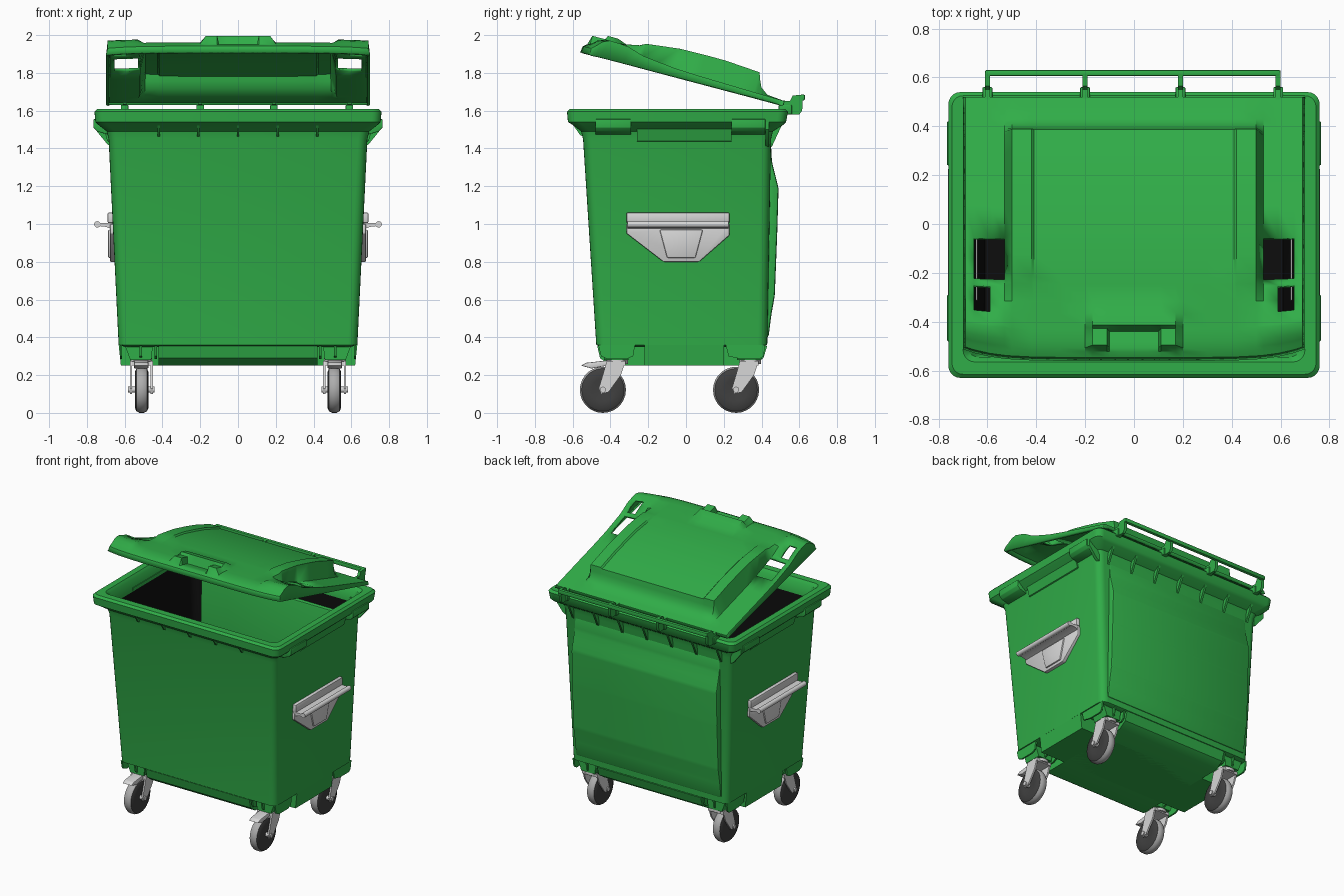
import bpy, bmesh, math
from mathutils import Vector

if "Cube" in bpy.data.objects:
    bpy.data.objects.remove(bpy.data.objects["Cube"])


def material(name, rgb):
    m = bpy.data.materials.new(name)
    m.diffuse_color = (*rgb, 1)
    m.use_nodes = True
    m.node_tree.nodes["Principled BSDF"].inputs["Base Color"].default_value = m.diffuse_color
    return m


GREEN = material("bin green", (0.03, 0.42, 0.065))
BLACK = material("inside black", (0.004, 0.004, 0.004))
METAL = material("light grey metal", (0.68, 0.68, 0.68))
RUBBER = material("dark rubber", (0.05, 0.05, 0.05))
TREAD = material("grey tread", (0.42, 0.42, 0.42))


def finish(name, bm, mats, recalc=True, angle=35):
    if recalc:
        bmesh.ops.recalc_face_normals(bm, faces=bm.faces)
    me = bpy.data.meshes.new(name)
    bm.to_mesh(me)
    bm.free()
    for m in mats:
        me.materials.append(m)
    ob = bpy.data.objects.new(name, me)
    bpy.context.collection.objects.link(ob)
    bpy.ops.object.select_all(action='DESELECT')
    ob.select_set(True)
    bpy.context.view_layer.objects.active = ob
    bpy.ops.object.shade_smooth_by_angle(angle=math.radians(angle))
    return ob


def prism(name, pts, axis, a, b, mat=GREEN, bevel=0):
    """Extrude a 2D outline along an axis from a to b."""
    place = {'x': lambda p, t: (t, p[0], p[1]),
             'y': lambda p, t: (p[0], t, p[1]),
             'z': lambda p, t: (p[0], p[1], t)}[axis]
    bm = bmesh.new()
    lo = [bm.verts.new(place(p, a)) for p in pts]
    hi = [bm.verts.new(place(p, b)) for p in pts]
    bm.faces.new(lo)
    bm.faces.new(hi)
    for i in range(len(pts)):
        j = (i + 1) % len(pts)
        bm.faces.new((lo[i], lo[j], hi[j], hi[i]))
    bmesh.ops.recalc_face_normals(bm, faces=bm.faces)
    if bevel:
        bmesh.ops.bevel(bm, geom=bm.edges[:], offset=bevel, segments=2,
                        profile=0.5, affect='EDGES', clamp_overlap=True)
    return finish(name, bm, [mat])


def box(name, x0, x1, y0, y1, z0, z1, mat=GREEN, bevel=0):
    return prism(name, [(x0, y0), (x1, y0), (x1, y1), (x0, y1)], 'z', z0, z1, mat, bevel)


def loft(name, rings, mats, black_from=99):
    """Skin rounded rectangles given as (z, half width, front y, back y, radius)."""
    bm = bmesh.new()
    loops = []
    for z, hx, yf, yb, r in rings:
        ring = []
        for k, (cx, cy) in enumerate([(hx - r, yb - r), (r - hx, yb - r),
                                      (r - hx, yf + r), (hx - r, yf + r)]):
            for s in range(6):
                t = math.pi / 2 * (k + s / 5)
                ring.append(bm.verts.new((cx + r * math.cos(t), cy + r * math.sin(t), z)))
        loops.append(ring)
    bm.faces.new(loops[0])
    for q in range(len(loops) - 1):
        A, B = loops[q], loops[q + 1]
        for i in range(len(A)):
            j = (i + 1) % len(A)
            bm.faces.new((A[i], A[j], B[j], B[i])).material_index = int(q >= black_from)
    bm.faces.new(loops[-1]).material_index = int(black_from < 99)
    return finish(name, bm, mats)


def cylinder(name, c, r, depth, mat, axis='x', seg=24):
    bm = bmesh.new()
    bmesh.ops.create_cone(bm, cap_ends=True, segments=seg, radius1=r, radius2=r, depth=depth)
    d = {'x': (1, 0, 0), 'y': (0, 1, 0), 'z': (0, 0, 1)}[axis]
    bm.transform(Vector((0, 0, 1)).rotation_difference(Vector(d)).to_matrix().to_4x4())
    bmesh.ops.translate(bm, verts=bm.verts, vec=c)
    return finish(name, bm, [mat])


# Container: outer walls, rolled rim and dark inner walls
loft("body", [(0.35, 0.60, -0.455, 0.41, 0.05), (0.36, 0.632, -0.475, 0.43, 0.05),
              (1.45, 0.685, -0.545, 0.45, 0.05), (1.49, 0.695, -0.555, 0.46, 0.05),
              (1.525, 0.74, -0.60, 0.515, 0.05), (1.54, 0.755, -0.625, 0.53, 0.05),
              (1.595, 0.76, -0.63, 0.54, 0.05), (1.61, 0.745, -0.615, 0.525, 0.045),
              (1.61, 0.70, -0.565, 0.475, 0.05), (1.59, 0.685, -0.545, 0.455, 0.05),
              (1.51, 0.67, -0.53, 0.44, 0.05), (0.40, 0.61, -0.45, 0.41, 0.05)],
     [GREEN, BLACK], black_from=10)

# Bulged back panel
prism("back_panel", [(0.40, 0.40), (0.437, 0.40), (0.452, 0.52), (0.47, 0.62), (0.483, 0.95),
                     (0.49, 1.19), (0.475, 1.25), (0.455, 1.33), (0.45, 1.42), (0.41, 1.42)],
      'x', -0.59, 0.59, bevel=0.012)

# Cross-shaped base with tapered sides
prism("base_long", [(-0.47, 0.355), (-0.455, 0.29), (-0.40, 0.25), (0.35, 0.25),
                    (0.41, 0.29), (0.43, 0.355)], 'x', -0.42, 0.42)
prism("base_wide", [(-0.632, 0.362), (-0.62, 0.25), (0.62, 0.25), (0.632, 0.362)],
      'y', -0.22, 0.20)

# Stiffening ribs under the rim
for x in (-0.42, -0.21, 0, 0.21, 0.42):
    prism("front_rib", [(-0.54, 1.46), (-0.56, 1.47), (-0.605, 1.535), (-0.54, 1.535)],
          'x', x - 0.006, x + 0.006)
for x in (-0.6, -0.4, -0.2, 0, 0.2, 0.4, 0.6):
    prism("back_rib", [(0.44, 1.40), (0.455, 1.41), (0.515, 1.54), (0.44, 1.54)],
          'x', x - 0.008, x + 0.008)

for s in (-1, 1):
    # Pockets and flare on the side rim
    for y0, y1 in ((-0.48, -0.29), (0.24, 0.42)):
        prism("rim_pocket", [(s * 0.68, 1.47), (s * 0.745, 1.49), (s * 0.765, 1.51),
                             (s * 0.765, 1.555), (s * 0.68, 1.555)], 'y', y0, y1, bevel=0.004)
    prism("rim_flare", [(s * 0.67, 1.43), (s * 0.692, 1.44), (s * 0.72, 1.535),
                        (s * 0.67, 1.535)], 'y', -0.26, 0.24)
    prism("rear_rim_flare", [(s * 0.67, 1.41), (s * 0.69, 1.42), (s * 0.755, 1.50),
                             (s * 0.755, 1.54), (s * 0.67, 1.54)], 'y', 0.42, 0.44)

    # Metal lifting handle: pocket plate, top flange and grip ledge
    prism("handle_plate", [(-0.315, 1.0), (-0.315, 0.95), (-0.12, 0.80), (0.07, 0.80),
                           (0.23, 0.94), (0.23, 1.0)], 'x', s * 0.64, s * 0.678, METAL, 0.006)
    box("handle_flange", s * 0.64, s * 0.69, -0.315, 0.23, 1.005, 1.06, METAL, 0.006)
    prism("handle_bulge", [(-0.14, 0.97), (-0.10, 0.82), (0.05, 0.82), (0.09, 0.97)],
          'x', s * 0.66, s * 0.688, METAL, 0.008)
    prism("handle_ledge", [(s * 0.66, 0.97), (s * 0.70, 0.985), (s * 0.745, 0.99),
                           (s * 0.745, 1.005), (s * 0.66, 1.005)], 'y', -0.31, 0.225, METAL)
    cylinder("handle_grip", (s * 0.745, -0.043, 0.998), 0.017, 0.535, METAL, 'y', 12)

    # Casters
    for front, wy in ((True, -0.44), (False, 0.265)):
        my = wy + 0.075
        ya, yb = (-0.465, -0.27) if front else (0.21, 0.42)
        prism("caster_mount", [(s * 0.45, 0.36), (s * 0.46, 0.28), (s * 0.57, 0.28),
                               (s * 0.60, 0.36)], 'y', my - 0.07, my + 0.06)
        for x in (0.435, 0.515, 0.62):
            prism("mount_fin", [(ya, 0.36), (ya + 0.015, 0.30), (my - 0.05, 0.285),
                                (my + 0.05, 0.285), (yb - 0.01, 0.30), (yb, 0.36)],
                  'x', s * x - 0.006, s * x + 0.006)
        cylinder("swivel", (s * 0.512, my, 0.275), 0.058, 0.03, METAL, 'z', 20)
        for x in (0.456, 0.567):
            prism("fork_plate", [(my - 0.055, 0.275), (my + 0.045, 0.275), (my + 0.02, 0.20),
                                 (wy + 0.03, 0.11), (wy - 0.01, 0.10), (wy - 0.022, 0.13),
                                 (my - 0.07, 0.22)], 'x', s * x - 0.006, s * x + 0.006, METAL)
        box("fork_top", s * 0.45, s * 0.573, my - 0.055, my + 0.045, 0.252, 0.272, METAL)
        cylinder("axle", (s * 0.512, wy, 0.123), 0.016, 0.14, METAL, seg=12)
        if front:
            prism("brake_pedal", [(-0.555, 0.25), (-0.53, 0.265), (-0.40, 0.28), (-0.39, 0.255),
                                  (-0.50, 0.235)], 'x', s * 0.475, s * 0.55, METAL, 0.004)
        # Wheel: dark discs with a lighter tread
        bm = bmesh.new()
        prof = [(-0.03, 0.03), (-0.036, 0.06), (-0.036, 0.095), (-0.028, 0.113), (-0.012, 0.122),
                (0.012, 0.122), (0.028, 0.113), (0.036, 0.095), (0.036, 0.06), (0.03, 0.03)]
        n = 28
        rings = [[bm.verts.new((s * 0.51 + d, wy + r * math.cos(2 * math.pi * k / n),
                                0.122 + r * math.sin(2 * math.pi * k / n)))
                  for k in range(n)] for d, r in prof]
        for q in range(len(prof) - 1):
            for k in range(n):
                f = bm.faces.new((rings[q][k], rings[q][(k + 1) % n],
                                  rings[q + 1][(k + 1) % n], rings[q + 1][k]))
                f.material_index = int(3 <= q <= 5)
        bm.faces.new(rings[0])
        bm.faces.new(rings[-1])
        finish("wheel", bm, [RUBBER, TREAD])


# Open lid: a tilted height surface with grip holes, u runs from hinge to front
def interp(t, table):
    for (a, va), (b, vb) in zip(table, table[1:]):
        if t <= b:
            return va + (vb - va) * max(0, t - a) / (b - a)
    return table[-1][1]


CENTRE = [(0, 0.02), (0.10, 0.03), (0.14, 0.06), (0.17, 0.125), (0.36, 0.14), (0.58, 0.143),
          (0.78, 0.122), (0.95, 0.09), (1.05, 0.07), (1.09, 0.05), (1.116, 0.03)]
SIDE = [(0, 0.02), (0.58, 0.04), (0.80, 0.065), (0.90, 0.095), (1.03, 0.10),
        (1.08, 0.055), (1.116, 0.03)]
tilt = math.radians(14.5)


def lid_point(x, u, v):
    u *= 1 - 0.045 * (abs(x) / 0.7) ** 6 * (u / 1.116) ** 4
    return (x, 0.52 - u * math.cos(tilt) + v * math.sin(tilt),
            1.63 + u * math.sin(tilt) + v * math.cos(tilt))


def lid_height(x, u):
    ax = abs(x)
    m = interp(ax, [(0.50, 1), (0.53, 0)])
    v = m * interp(u, CENTRE) + (1 - m) * interp(u, SIDE)
    if 0.415 < ax < 0.51 and 0.16 < u < 0.8:
        v += 0.01
    if ax < 0.18 and 0.9 < u < 1.08:
        v = 0.12 if u < 1.0 else 0.10
    if ax < 0.105 and 1.0 < u < 1.08:
        v = 0.055
    return v


half = [0.06, 0.10, 0.11, 0.17, 0.20, 0.30, 0.41, 0.42, 0.50, 0.53, 0.59, 0.655, 0.69, 0.70]
xs = [-x for x in reversed(half)] + [0] + half
us = [0, 0.005, 0.05, 0.10, 0.14, 0.155, 0.17, 0.25, 0.36, 0.47, 0.61, 0.70, 0.79, 0.82, 0.89,
      0.94, 0.995, 1.005, 1.05, 1.075, 1.09, 1.11, 1.116]
bm = bmesh.new()
grid = []
for i, x in enumerate(xs):
    grid.append([bm.verts.new(lid_point(x, u, 0 if i in (0, len(xs) - 1) or j in (0, len(us) - 1)
                                        else lid_height(x, u))) for j, u in enumerate(us)])
for i in range(len(xs) - 1):
    for j in range(len(us) - 1):
        ax, u = abs(xs[i] + xs[i + 1]) / 2, (us[j] + us[j + 1]) / 2
        if (0.53 < ax < 0.655 and 0.61 < u < 0.79) or (0.59 < ax < 0.655 and 0.82 < u < 0.94):
            continue
        bm.faces.new((grid[i][j], grid[i][j + 1], grid[i + 1][j + 1], grid[i + 1][j]))
lid = finish("lid", bm, [GREEN], recalc=False)
mod = lid.modifiers.new("thickness", 'SOLIDIFY')
mod.thickness = 0.018
mod.offset = -1

# Hinge rail behind the lid
box("hinge_rail", -0.61, 0.60, 0.605, 0.63, 1.655, 1.685, GREEN, 0.006)
for x in (-0.60, -0.20, 0.19, 0.59):
    prism("hinge_arm", [(0.49, 1.635), (0.50, 1.655), (0.55, 1.65), (0.565, 1.68), (0.62, 1.685),
                        (0.615, 1.60), (0.60, 1.58), (0.555, 1.58), (0.54, 1.62)],
          'x', x - 0.01, x + 0.01)
for x in (-0.60, -0.20, 0.19, 0.59):
    box("hinge_lug", x - 0.02, x + 0.02, 0.49, 0.56, 1.58, 1.63, GREEN, 0.004)
